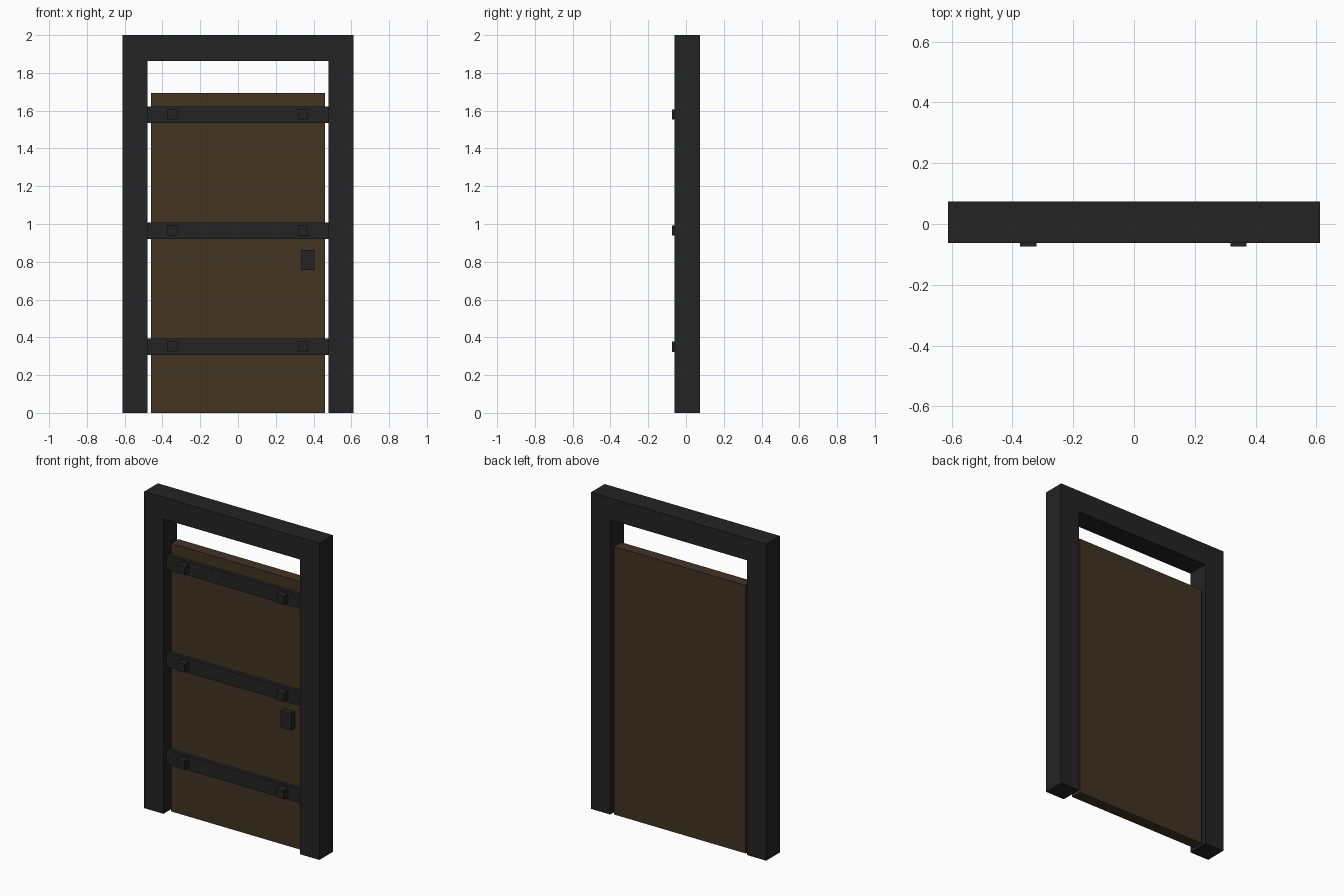
import bpy, bmesh

if "Cube" in bpy.data.objects:
    bpy.data.objects.remove(bpy.data.objects["Cube"])


def material(name, rgb):
    m = bpy.data.materials.new(name)
    m.diffuse_color = (*rgb, 1.0)
    m.use_nodes = True
    m.node_tree.nodes["Principled BSDF"].inputs["Base Color"].default_value = m.diffuse_color
    return m


iron = material("black_iron", (0.017, 0.017, 0.017))
wood = material("dark_wood", (0.053, 0.033, 0.0165))


def finish(name, bm, mat):
    bmesh.ops.recalc_face_normals(bm, faces=bm.faces)
    me = bpy.data.meshes.new(name)
    bm.to_mesh(me)
    bm.free()
    me.materials.append(mat)
    ob = bpy.data.objects.new(name, me)
    bpy.context.collection.objects.link(ob)
    return ob


def box(name, x, y, z, mat):
    """Box from (min, max) ranges on each axis."""
    bm = bmesh.new()
    bmesh.ops.create_cube(bm, size=1.0)
    for v in bm.verts:
        for i, (a, b) in enumerate((x, y, z)):
            v.co[i] = b if v.co[i] > 0 else a
    return finish(name, bm, mat)


# Door frame: upside-down U profile extruded front to back
FRONT, BACK = -0.062, 0.074
OUT, INN, TOP, LINTEL = 0.612, 0.478, 2.0, 1.862
profile = [(-OUT, 0), (-OUT, TOP), (OUT, TOP), (OUT, 0),
           (INN, 0), (INN, LINTEL), (-INN, LINTEL), (-INN, 0)]
bm = bmesh.new()
face = bm.faces.new([bm.verts.new((x, FRONT, z)) for x, z in profile])
ext = bmesh.ops.extrude_face_region(bm, geom=[face], use_keep_orig=True)
for v in ext["geom"]:
    if isinstance(v, bmesh.types.BMVert):
        v.co.y = BACK
finish("door_frame", bm, iron)

# Door panel, recessed in the frame
box("door_panel", (-0.46, 0.46), (-0.01, 0.061), (0.0, 1.693), wood)

# Three iron straps, each with a pair of square studs
for n, z in enumerate((0.35, 0.965, 1.579)):
    box(f"strap_{n}", (-0.48, 0.48), (-0.033, -0.008), (z - 0.044, z + 0.044), iron)
    for side, x in (("left", -0.348), ("right", 0.344)):
        box(f"stud_{side}_{n}", (x - 0.027, x + 0.027), (-0.074, -0.03),
            (z - 0.027, z + 0.027), iron)

# Handle block
box("handle", (0.333, 0.404), (-0.05, -0.008), (0.757, 0.863), iron)
